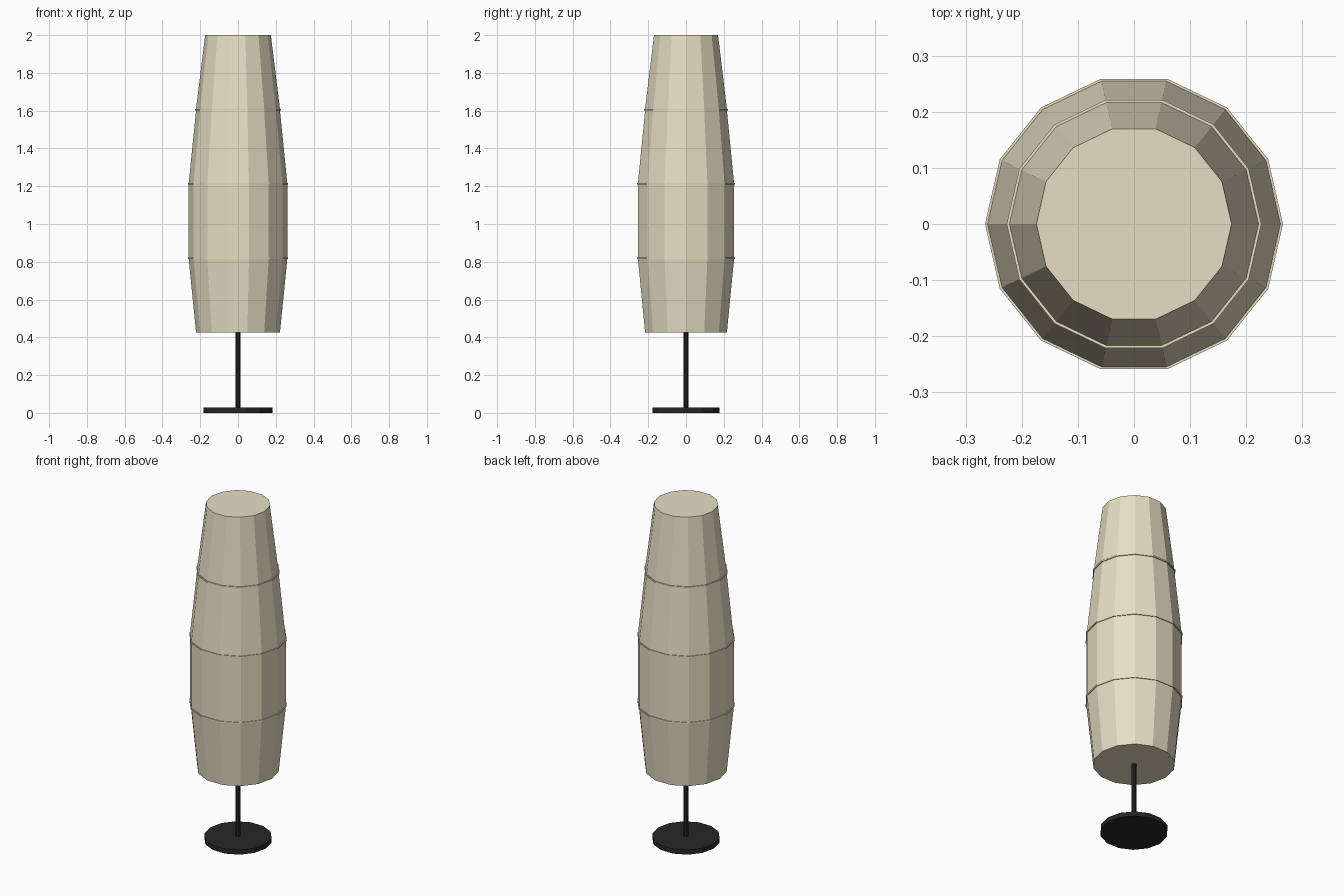
import bpy, bmesh, math

if "Cube" in bpy.data.objects:
    bpy.data.objects.remove(bpy.data.objects["Cube"])

SIDES = 14

def material(name, color):
    m = bpy.data.materials.new(name)
    m.diffuse_color = (*color, 1)
    m.use_nodes = True
    m.node_tree.nodes["Principled BSDF"].inputs["Base Color"].default_value = m.diffuse_color
    return m

def lathe(name, profile, mat, sides=SIDES):
    """Closed flat-faced solid from (radius, z) rings, capped at both ends."""
    bm = bmesh.new()
    rings = [[bm.verts.new((r * math.cos(2 * math.pi * i / sides),
                            r * math.sin(2 * math.pi * i / sides), z))
              for i in range(sides)] for r, z in profile]
    for low, high in zip(rings, rings[1:]):
        for i in range(sides):
            j = (i + 1) % sides
            bm.faces.new((low[i], low[j], high[j], high[i]))
    bm.faces.new(rings[0][::-1])
    bm.faces.new(rings[-1])
    mesh = bpy.data.meshes.new(name)
    bm.to_mesh(mesh)
    bm.free()
    mesh.materials.append(mat)
    obj = bpy.data.objects.new(name, mesh)
    bpy.context.collection.objects.link(obj)
    return obj

paper = material("paper", (0.80, 0.73, 0.55))
black = material("black_metal", (0.02, 0.02, 0.02))

# Foot and stem
lathe("base", [(0.183, 0), (0.183, 0.028)], black)
lathe("pole", [(0.013, 0.028), (0.013, 0.425)], black, 8)

# Paper shade with the thin hoops stepping out at each joint
profile = [(0.222, 0.425)]
for inner, outer, z in [(0.261, 0.2655, 0.818), (0.261, 0.2655, 1.212), (0.222, 0.227, 1.606)]:
    profile += [(inner, z - 0.004), (outer, z - 0.004), (outer, z + 0.004), (inner, z + 0.004)]
profile.append((0.174, 2.0))
lathe("lamp_shade", profile, paper)
